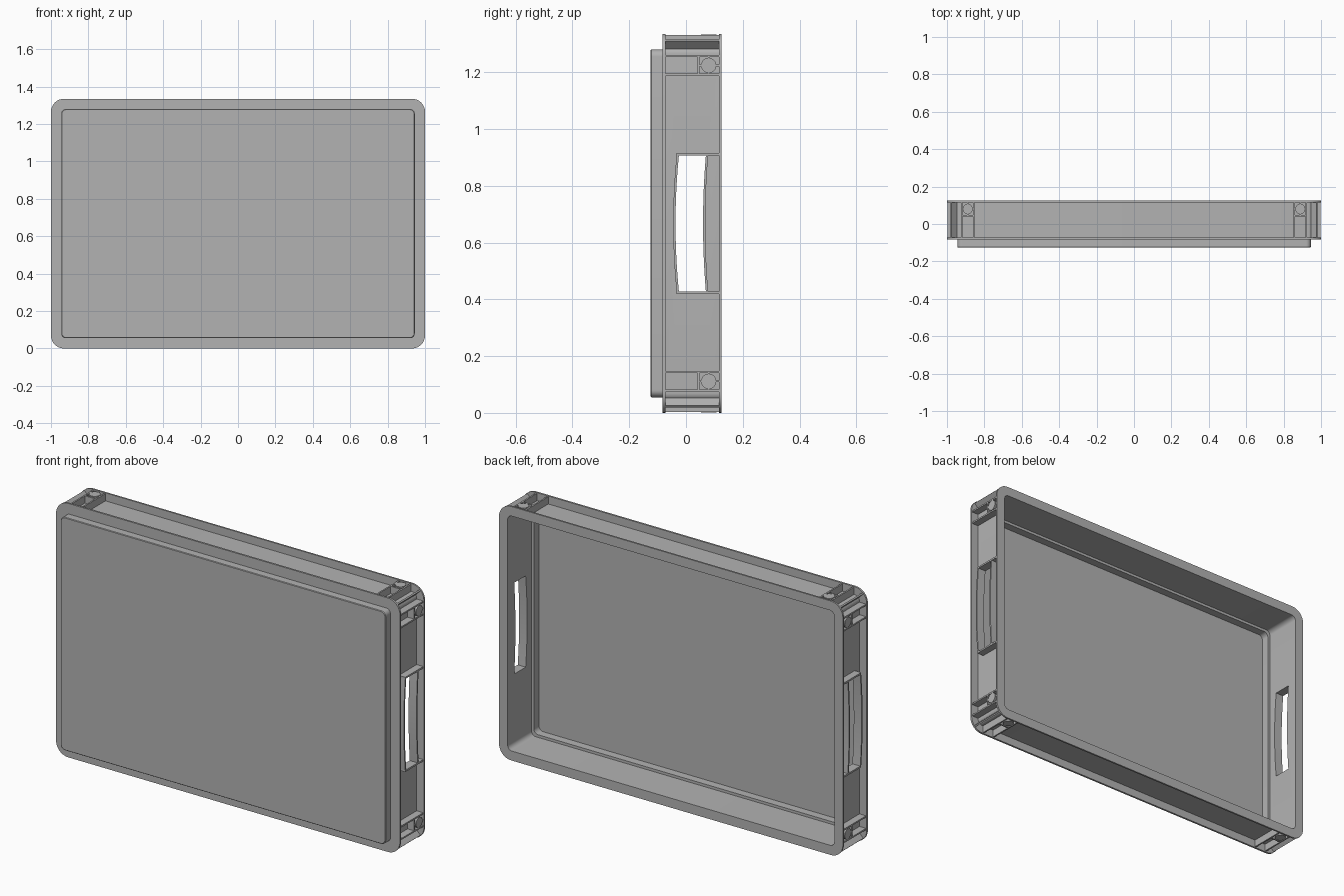
import bpy, bmesh, math
from mathutils import Vector, Matrix

cube = bpy.data.objects.get("Cube")
if cube:
    bpy.data.objects.remove(cube, do_unlink=True)

HX, HZ = 1.0, 0.6675          # half width, half height
WALL, LIP = 0.042, 0.004      # insets of the wall and of the rib edges
BACK, FRONT = 0.116, -0.073   # inner faces of rim and lower flange

grey = bpy.data.materials.new("plain grey")
grey.use_nodes = True
grey.diffuse_color = (0.45, 0.45, 0.45, 1)
grey.node_tree.nodes["Principled BSDF"].inputs["Base Color"].default_value = grey.diffuse_color


def finish(name, bm):
    bmesh.ops.recalc_face_normals(bm, faces=bm.faces)
    mesh = bpy.data.meshes.new(name)
    bm.to_mesh(mesh)
    bm.free()
    mesh.materials.append(grey)
    obj = bpy.data.objects.new(name, mesh)
    bpy.context.collection.objects.link(obj)
    bpy.ops.object.select_all(action="DESELECT")
    bpy.context.view_layer.objects.active = obj
    obj.select_set(True)
    return obj


def smooth():
    bpy.ops.object.shade_smooth_by_angle(angle=math.radians(30))


def loop(bm, inset, y, steps=8):
    """Rounded rectangle, parallel to the outer outline."""
    r = max(0.07 - inset, 0.025)
    verts = []
    for i, (sx, sz) in enumerate([(1, 1), (-1, 1), (-1, -1), (1, -1)]):
        for k in range(steps + 1):
            a = math.pi / 2 * (i + k / steps)
            verts.append(bm.verts.new((sx * (HX - inset - r) + r * math.cos(a), y,
                                       HZ + sz * (HZ - inset - r) + r * math.sin(a))))
    return verts


def place(side, sign, u, y, inset):
    """Point on a side wall: u runs along it, inset goes inward."""
    if side == "x":
        return Vector((sign * (HX - inset), y, HZ + u))
    return Vector((u, y, HZ + sign * (HZ - inset)))


def box(bm, a, b):
    size = [abs(q - p) for p, q in zip(a, b)]
    bmesh.ops.create_cube(bm, size=1, matrix=Matrix.Translation((a + b) / 2)
                          @ Matrix.Diagonal((*size, 1)))


def prism(bm, outline, x0, x1):
    """Extrude a (y, z) outline along x."""
    ends = [[bm.verts.new((x, y, z)) for y, z in outline] for x in (x0, x1)]
    for ring in ends:
        bm.faces.new(ring)
    n = len(outline)
    for i in range(n):
        j = (i + 1) % n
        bm.faces.new((ends[0][i], ends[0][j], ends[1][j], ends[1][i]))


# Tray body: one section carried around the rounded outline
profile = [(0.058, -0.125), (0.055, -0.122), (0.055, -0.083), (0, -0.083), (0, FRONT),
           (WALL, FRONT), (WALL, BACK), (0, BACK), (0, 0.125), (0.05, 0.125),
           (0.05, -0.073), (0.064, -0.073), (0.064, -0.115)]
bm = bmesh.new()
loops = [loop(bm, *p) for p in profile]
for a, b in zip(loops, loops[1:]):
    for i in range(len(a)):
        j = (i + 1) % len(a)
        bm.faces.new((a[i], a[j], b[j], b[i]))
bm.faces.new(loops[0])
bm.faces.new(loops[-1])
body = finish("tray_body", bm)


# Bowed hand holes through both end walls
def bow(y_end, depth, half, steps=12):
    ts = [2 * k / steps - 1 for k in range(steps + 1)]
    return [(y_end - depth * (1 - t * t), HZ + half * t) for t in ts]


HALF = 0.24
low, high = bow(-0.025, 0.012, HALF), bow(0.07, 0.01, HALF)
bm = bmesh.new()
prism(bm, low + high[::-1], -1.2, 1.2)
cutter = finish("hand_hole_cutter", bm)
cutter.hide_render = True
bpy.context.view_layer.objects.active = body
cut = body.modifiers.new("hand_holes", "BOOLEAN")
cut.object = cutter
cut.solver = "EXACT"
bpy.ops.object.modifier_apply(modifier=cut.name)
bpy.data.objects.remove(cutter, do_unlink=True)
body.select_set(True)
smooth()

# Raised frames around the hand holes
for sign, name in ((1, "left"), (-1, "right")):
    bm = bmesh.new()
    x0, x1 = sign * (HX - WALL - 0.004), sign * (HX - LIP)
    for edge, shift in ((low, -0.008), (high, 0.008)):
        prism(bm, edge + [(y + shift, z) for y, z in edge[::-1]], x0, x1)
    for end in (-1, 1):
        box(bm, place("x", sign, end * HALF, -0.033, WALL + 0.004),
            place("x", sign, end * (HALF + 0.009), BACK + 0.002, LIP))
    finish(name + "_handle_frame", bm)
    smooth()

# Corner stiffening: ribs, pegs and a diagonal web at every corner
for sx in (-1, 1):
    for sz in (-1, 1):
        bm = bmesh.new()
        for side, sign, end, half in (("x", sx, sz, HZ), ("z", sz, sx, HX)):
            def rib(d0, d1, y0, y1):
                box(bm, place(side, sign, end * (half - d0), y0, WALL + 0.004),
                    place(side, sign, end * (half - d1), y1, LIP))
            for d in (0.074, 0.140):
                rib(d, d + 0.008, FRONT - 0.002, BACK + 0.002)
            rib(0.074, 0.148, 0.040, 0.048)
            rib(0.074, 0.148, 0.077, 0.083)
            rib(0.108, 0.114, 0.044, BACK + 0.002)
            turn = Matrix.Rotation(math.pi / 2, 4, "Y") if side == "x" else Matrix()
            middle = place(side, sign, end * (half - 0.111), 0.08, (WALL + LIP) / 2)
            bmesh.ops.create_cone(bm, cap_ends=True, segments=20, radius1=0.027, radius2=0.027,
                                  depth=WALL - LIP + 0.004, matrix=Matrix.Translation(middle) @ turn)
        centre = Vector((sx * (HX - 0.038), (FRONT + BACK) / 2, HZ + sz * (HZ - 0.038)))
        bmesh.ops.create_cube(bm, size=1, matrix=Matrix.Translation(centre)
                              @ Matrix.Rotation(-sx * sz * math.pi / 4, 4, "Y")
                              @ Matrix.Diagonal((0.044, BACK - FRONT + 0.004, 0.008, 1)))
        finish(("upper" if sz > 0 else "lower") + ("_left" if sx > 0 else "_right") + "_corner_ribs", bm)
        smooth()
